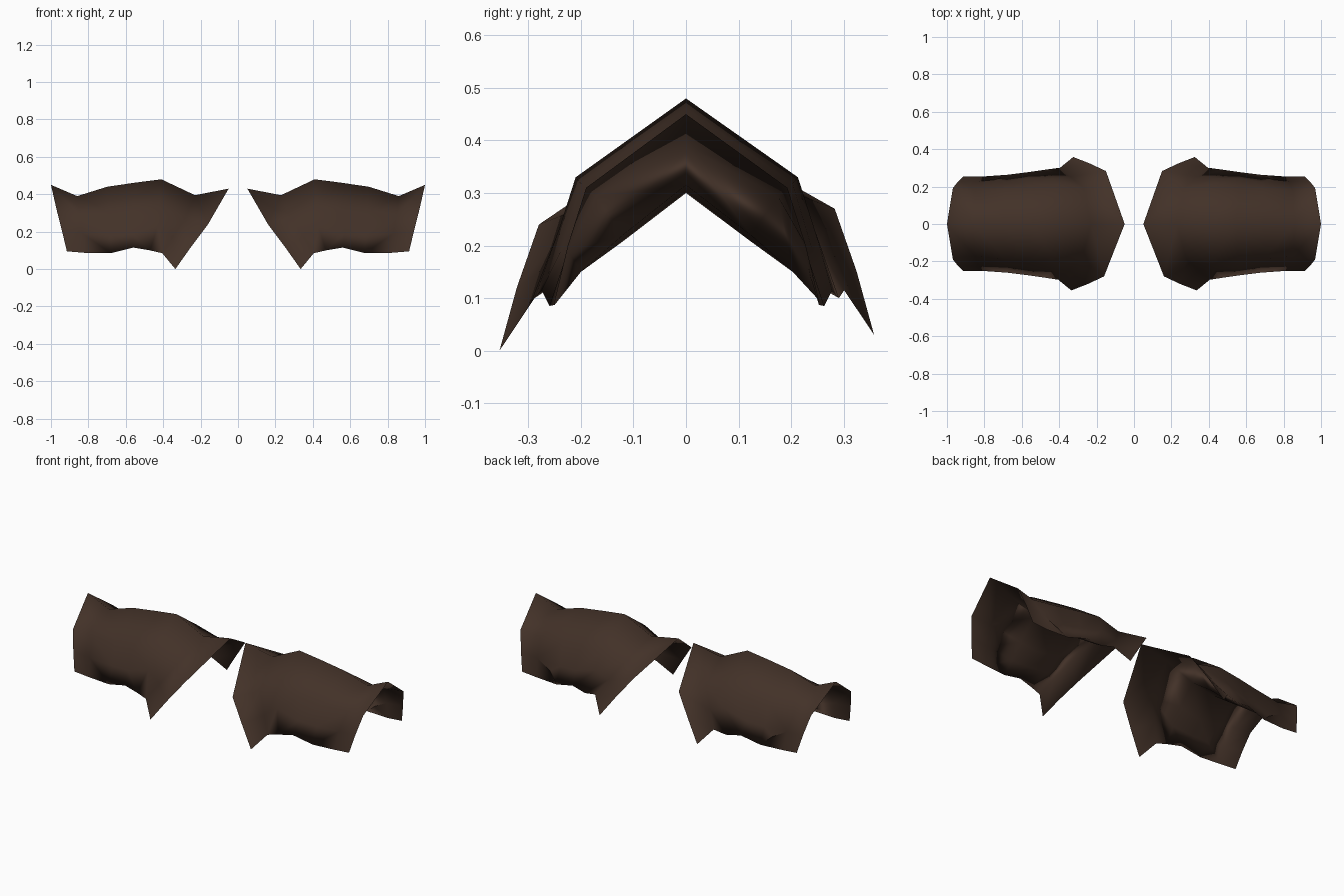
import bpy, bmesh

if "Cube" in bpy.data.objects:
    bpy.data.objects.remove(bpy.data.objects["Cube"])

leather = bpy.data.materials.new("dark brown leather")
leather.diffuse_color = (0.055, 0.031, 0.021, 1)
leather.use_nodes = True
leather.node_tree.nodes["Principled BSDF"].inputs["Base Color"].default_value = leather.diffuse_color

# Cross-sections of half the arch: crest, shoulder, flank, hem as (x, y, z)
TIP = [(.05, 0, .43), (.16, .28, .24), (.25, .322, .12), (.335, .355, 0)]
NECK = [(.23, 0, .395), (.28, .19, .275), (.35, .25, .17), (.405, .298, .085)]
RIDGE = [(.41, 0, .48), (.42, .21, .33), (.43, .242, .23), (.47, .288, .10)]
MIDDLE = [(.55, 0, .462), (.56, .2, .318), (.57, .238, .19), (.56, .275, .115)]
SLOPE = [(.70, 0, .44), (.69, .187, .305), (.68, .222, .18), (.68, .26, .085)]
WAIST = [(.86, 0, .39), (.85, .172, .293), (.83, .225, .19), (.82, .25, .087)]
RIM = [(1, 0, .45), (.968, .19, .31), (.94, .225, .20), (.915, .25, .095)]

# Padded underside, sharing hems with the shell
PAD_IN = [(.41, 0, .325), (.42, .12, .235), (.44, .20, .16), RIDGE[3]]
PAD_MID = [(.55, 0, .30), (.56, .12, .208), (.57, .20, .15), MIDDLE[3]]
PAD_OUT = [(.70, 0, .315), (.69, .12, .22), (.68, .20, .15), SLOPE[3]]


def full_arch(half):
    """Front and back halves; the back hem of the neck flare sits higher."""
    front = [(x, -y, z) for x, y, z in reversed(half)]
    lift = .03 if half in (TIP, NECK) else 0
    back = [(x - .01 * (lift > 0), y + .003, z + lift) for x, y, z in half[1:]]
    return front + back


def loft(bm, stations, flip=False):
    rows = [[bm.verts.new(p) for p in full_arch(s)] for s in stations]
    for a, b in zip(rows, rows[1:]):
        for i in range(len(a) - 1):
            quad = [a[i], b[i], b[i + 1], a[i + 1]]
            # skip the zero-area edge along shared hems
            bm.faces.new(quad[::-1] if flip else quad)


bm = bmesh.new()
loft(bm, [TIP, NECK, RIDGE, MIDDLE, SLOPE, WAIST, RIM])
loft(bm, [NECK, PAD_IN, PAD_MID, PAD_OUT, WAIST], flip=True)
bmesh.ops.remove_doubles(bm, verts=bm.verts, dist=.0005)
mesh = bpy.data.meshes.new("shoulder_guards")
bm.to_mesh(mesh)
bm.free()
mesh.materials.append(leather)
for p in mesh.polygons:
    p.use_smooth = True

# Left and right guards
guards = bpy.data.objects.new("shoulder_guards", mesh)
bpy.context.collection.objects.link(guards)
mirror = guards.modifiers.new("mirror", 'MIRROR')
mirror.use_axis = (True, False, False)
mirror.use_mirror_merge = False
